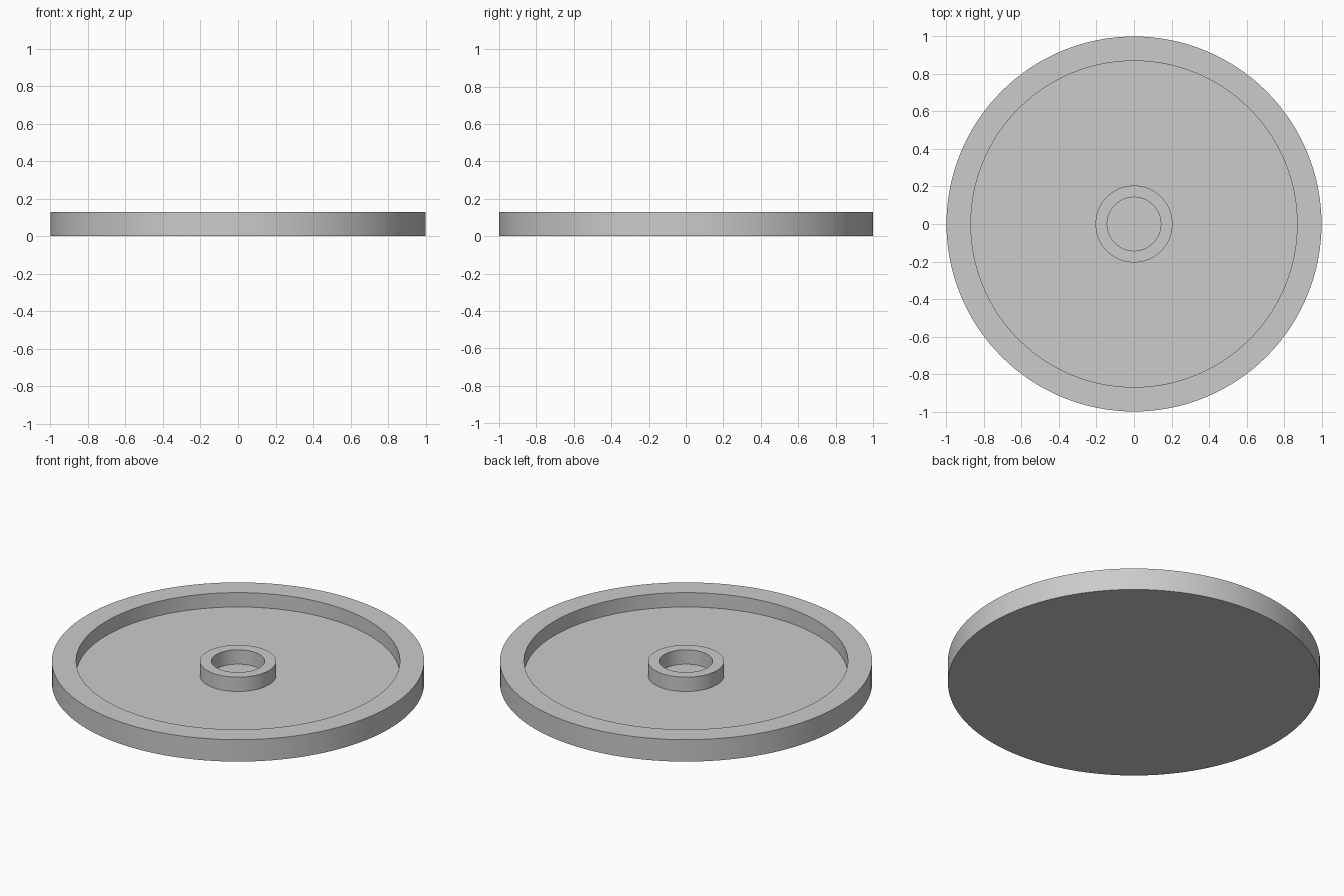
import bpy
import bmesh
import math

SEGMENTS = 128
HEIGHT = 0.13
FLOOR = 0.045

cube = bpy.data.objects.get("Cube")
if cube:
    bpy.data.objects.remove(cube, do_unlink=True)

grey = bpy.data.materials.new("plain grey")
grey.use_nodes = True
colour = (0.6, 0.6, 0.6, 1)
grey.diffuse_color = colour
grey.node_tree.nodes["Principled BSDF"].inputs["Base Color"].default_value = colour


def lathe(name, profile):
    """Spin a (radius, height) profile around the z axis."""
    bm = bmesh.new()
    verts = [bm.verts.new((r, 0, z)) for r, z in profile]
    edges = [bm.edges.new(pair) for pair in zip(verts, verts[1:])]
    bmesh.ops.spin(bm, geom=verts + edges, cent=(0, 0, 0), axis=(0, 0, 1),
                   angle=math.tau, steps=SEGMENTS)
    bmesh.ops.remove_doubles(bm, verts=bm.verts, dist=0.0001)
    bmesh.ops.recalc_face_normals(bm, faces=bm.faces)
    mesh = bpy.data.meshes.new(name)
    bm.to_mesh(mesh)
    bm.free()
    mesh.materials.append(grey)
    obj = bpy.data.objects.new(name, mesh)
    bpy.context.collection.objects.link(obj)
    bpy.ops.object.select_all(action="DESELECT")
    obj.select_set(True)
    bpy.context.view_layer.objects.active = obj
    bpy.ops.object.shade_smooth_by_angle(angle=math.radians(30))
    return obj


# One closed outline: base, outer rim, recessed floor, hub ring and hub socket
lathe("round_tray", [
    (0, 0), (1, 0), (1, HEIGHT),
    (0.87, HEIGHT), (0.87, FLOOR),
    (0.205, FLOOR), (0.205, HEIGHT),
    (0.143, HEIGHT), (0.143, FLOOR), (0, FLOOR),
])
